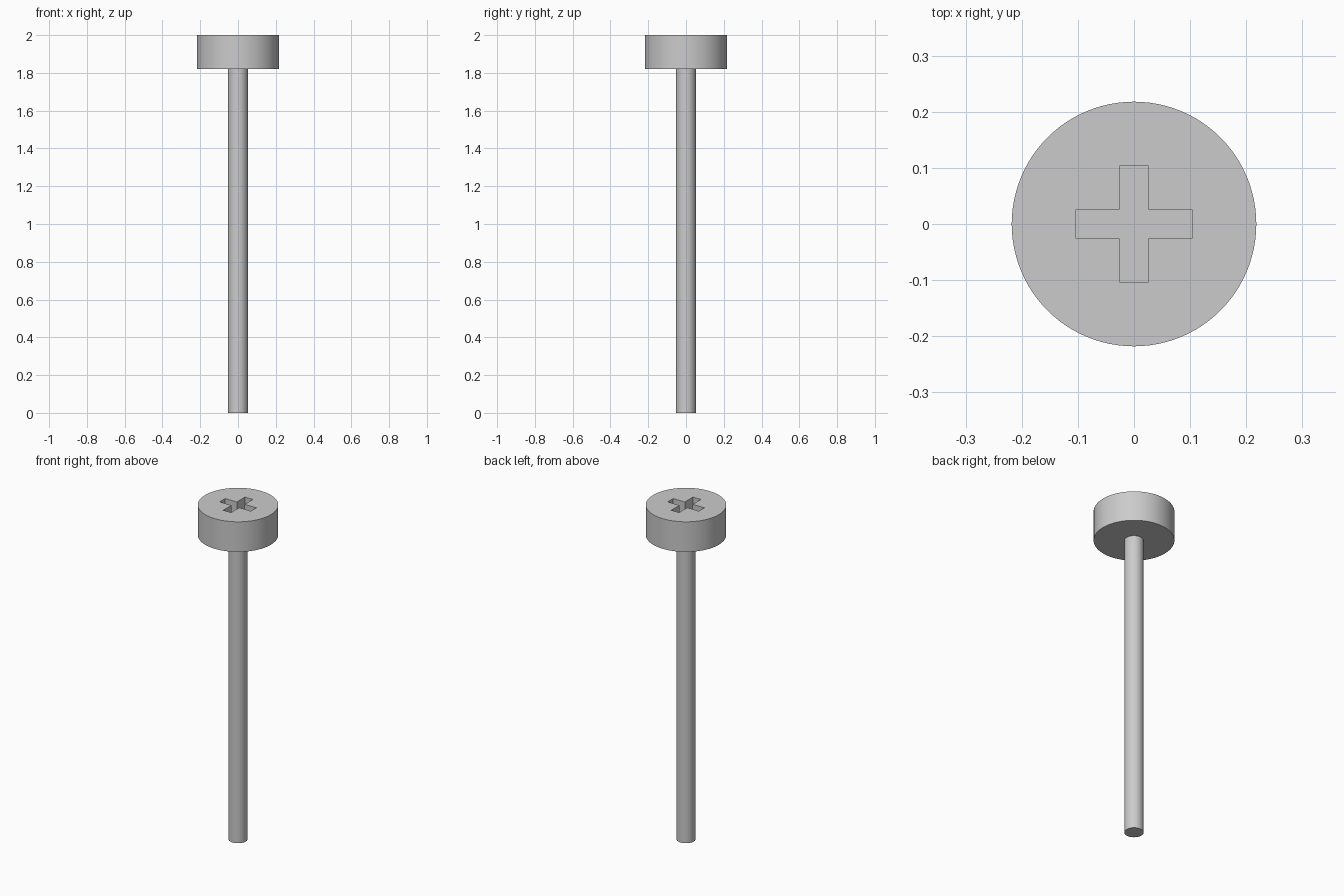
import bpy
import bmesh
import math

cube = bpy.data.objects.get("Cube")
if cube:
    bpy.data.objects.remove(cube, do_unlink=True)

HEAD_R, SHAFT_R = 0.218, 0.052
HEAD_Z, TOP_Z = 1.82, 2.0
ARM, HALF_W, DEPTH = 0.103, 0.026, 0.09

steel = bpy.data.materials.new("grey_steel")
steel.use_nodes = True
colour = (0.6, 0.6, 0.6, 1.0)
steel.diffuse_color = colour
steel.node_tree.nodes["Principled BSDF"].inputs["Base Color"].default_value = colour


def prism(name, outline, z0, z1):
    """Extrude a closed outline upward from z0 to z1."""
    bm = bmesh.new()
    base = bm.faces.new([bm.verts.new((x, y, z0)) for x, y in outline])
    top = bmesh.ops.extrude_face_region(bm, geom=[base])["geom"]
    verts = [v for v in top if isinstance(v, bmesh.types.BMVert)]
    bmesh.ops.translate(bm, verts=verts, vec=(0, 0, z1 - z0))
    if not any(f.normal.z < -0.5 for f in bm.faces):
        bm.faces.new([v for v in base.verts]) if not base.is_valid else None
    bmesh.ops.recalc_face_normals(bm, faces=bm.faces)
    mesh = bpy.data.meshes.new(name)
    bm.to_mesh(mesh)
    bm.free()
    mesh.materials.append(steel)
    obj = bpy.data.objects.new(name, mesh)
    bpy.context.collection.objects.link(obj)
    return obj


def circle(radius, sides=96):
    angles = [2 * math.pi * i / sides for i in range(sides)]
    return [(radius * math.cos(a), radius * math.sin(a)) for a in angles]


# Shaft and head
shaft = prism("shaft", circle(SHAFT_R), 0, HEAD_Z)
head = prism("head", circle(HEAD_R), HEAD_Z, TOP_Z)

# Cross-shaped driver recess: one arm's corners turned four times
cross = []
for turn in range(4):
    c, s = [(1, 0), (0, 1), (-1, 0), (0, -1)][turn]
    for x, y in [(ARM, -HALF_W), (ARM, HALF_W), (HALF_W, HALF_W)]:
        cross.append((x * c - y * s, x * s + y * c))
cutter = prism("recess_cutter", cross, TOP_Z - DEPTH, TOP_Z + 0.1)
cutter.hide_render = True

cut = head.modifiers.new("recess", 'BOOLEAN')
cut.operation = 'DIFFERENCE'
cut.solver = 'EXACT'
cut.object = cutter
bpy.context.view_layer.objects.active = head
bpy.ops.object.modifier_apply(modifier=cut.name)
bpy.data.objects.remove(cutter, do_unlink=True)

# Smooth round walls with sharp rims
for obj in (shaft, head):
    bpy.ops.object.select_all(action='DESELECT')
    obj.select_set(True)
    bpy.context.view_layer.objects.active = obj
    bpy.ops.object.shade_smooth_by_angle(angle=math.radians(30))
